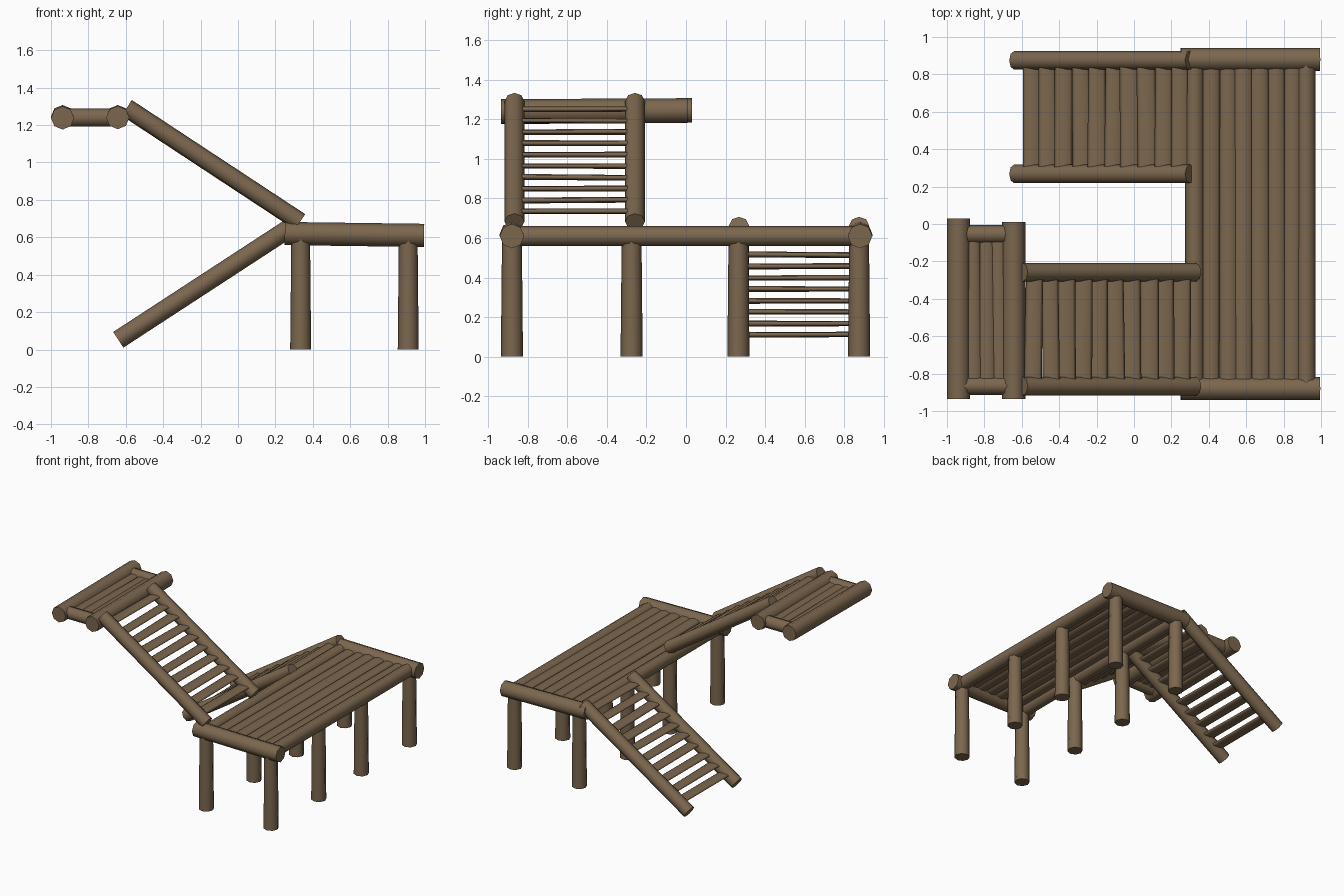
import bpy, bmesh, math, random
from mathutils import Vector, Matrix

if "Cube" in bpy.data.objects:
    bpy.data.objects.remove(bpy.data.objects["Cube"])

random.seed(4)
wood = bpy.data.materials.new("weathered brown wood")
wood.diffuse_color = (0.2, 0.135, 0.077, 1)
wood.use_nodes = True
wood.node_tree.nodes["Principled BSDF"].inputs["Base Color"].default_value = wood.diffuse_color


def log(name, p0, p1, r0, r1=None, flat=1.0):
    """Eight-sided log from p0 to p1; flat squashes its height into a board."""
    p0, p1 = Vector(p0), Vector(p1)
    r1 = r0 if r1 is None else r1
    d = (p1 - p0).normalized()
    side = d.cross(Vector((0, 0, 1)))
    if side.length < 0.01:
        side = Vector((1, 0, 0))
    side.normalize()
    up = d.cross(side)
    rot = Matrix((side, up, d)).transposed().to_4x4()
    bm = bmesh.new()
    bmesh.ops.create_cone(bm, cap_ends=True, segments=8, radius1=r0, radius2=r1,
                          depth=(p1 - p0).length)
    bmesh.ops.scale(bm, vec=(1, flat, 1), verts=bm.verts)
    bmesh.ops.transform(bm, matrix=Matrix.Translation((p0 + p1) / 2) @ rot, verts=bm.verts)
    # round the bark sides, keep the sawn ends crisp
    for f in bm.faces:
        f.smooth = len(f.verts) == 4
    for e in bm.edges:
        e.smooth = all(len(f.verts) == 4 for f in e.link_faces)
    me = bpy.data.meshes.new(name)
    bm.to_mesh(me)
    bm.free()
    me.materials.append(wood)
    ob = bpy.data.objects.new(name, me)
    bpy.context.collection.objects.link(ob)
    return ob


def board(name, x, y0, y1, z, half, thick):
    """Slightly irregular flattened log along y."""
    j = lambda a: random.uniform(-a, a)
    log(name, (x + j(.006), y0, z + j(.003)), (x + j(.006), y1, z + j(.003)),
        half + j(.004), half + j(.004), thick / half)


# Main deck: posts, end beams, long beams and planks
for x in (0.335, 0.91):
    for y in (-0.88, -0.275, 0.265, 0.875):
        log("deck_post", (x, y, 0), (x, y, 0.61), 0.056, 0.05)
for y in (-0.88, 0.88):
    log("deck_end_beam", (0.25, y, 0.62), (0.995, y, 0.61), 0.062)
for x in (0.325, 0.92):
    log("deck_long_beam", (x, -0.88, 0.61), (x, 0.88, 0.61), 0.051)
for i in range(6):
    board("deck_plank", 0.415 + i * 0.086, -0.87, 0.87, 0.622, 0.05, 0.024)


# Stairs: two rails with flat treads between them
def stair(name, ys, lo, hi, first_x, step):
    for y in ys:
        log(name + "_rail", (lo[0], y, lo[1]), (hi[0], y, hi[1]), 0.05)
    slope = (hi[1] - lo[1]) / (hi[0] - lo[0])
    for i in range(10):
        x = first_x + i * step
        board(name + "_tread", x, ys[0], ys[1], lo[1] + slope * (x - lo[0]), 0.049, 0.014)


stair("lower_stair", (0.268, 0.875), (-0.64, 0.052), (0.30, 0.665), -0.55, 0.0885)
stair("upper_stair", (-0.867, -0.258), (-0.595, 1.292), (0.332, 0.682), -0.535, 0.0875)

# Small upper landing
log("landing_outer_beam", (-0.938, -0.935, 1.238), (-0.938, 0.03, 1.245), 0.062)
log("landing_inner_beam", (-0.643, -0.935, 1.24), (-0.643, 0.01, 1.245), 0.062)
for y in (-0.865, -0.055):
    log("landing_cross_beam", (-0.938, y, 1.24), (-0.643, y, 1.24), 0.049)
for x in (-0.86, -0.79, -0.72):
    board("landing_plank", x, -0.86, -0.06, 1.243, 0.044, 0.02)
